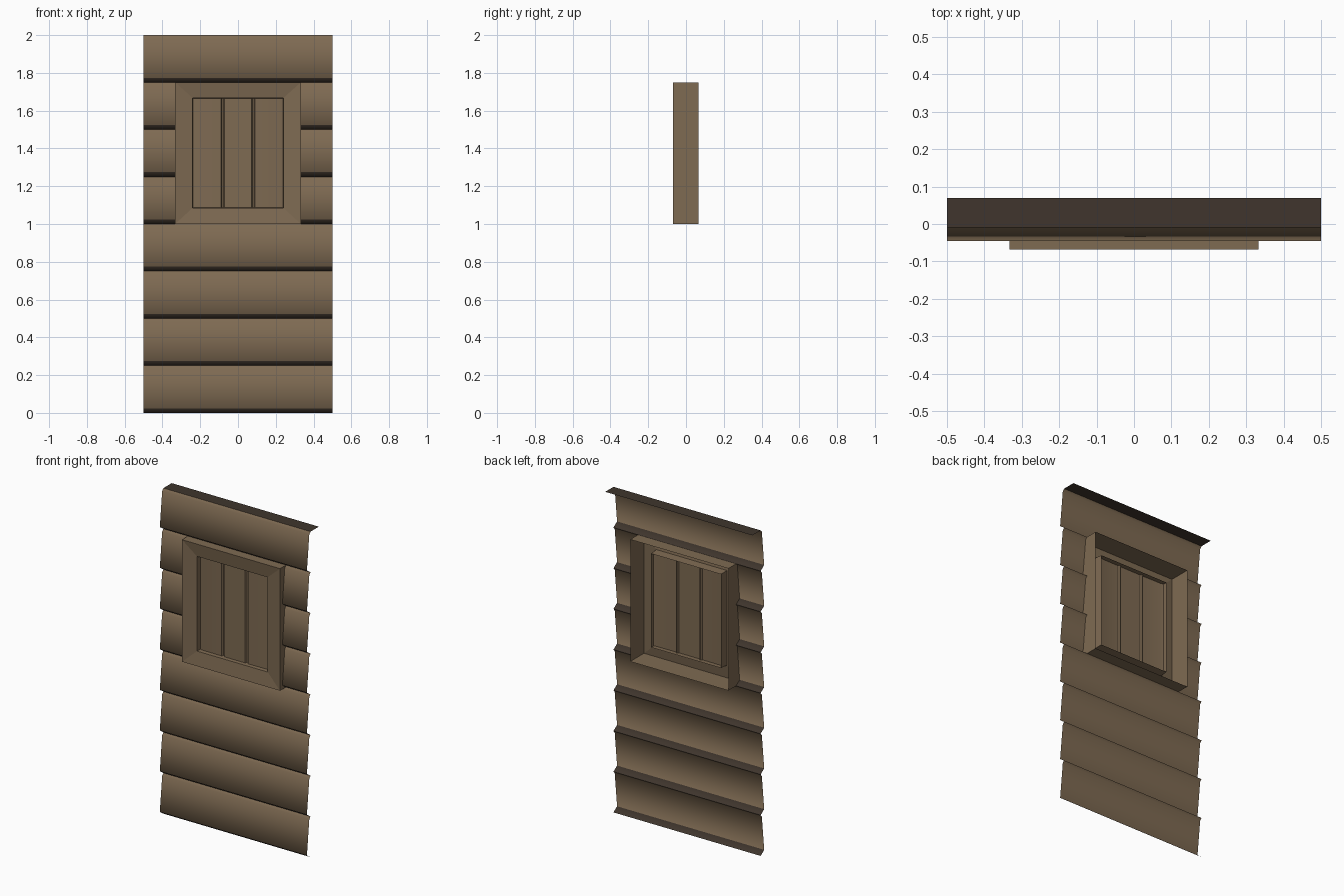
import bpy, math

if "Cube" in bpy.data.objects:
    bpy.data.objects.remove(bpy.data.objects["Cube"])


def material(name, color):
    m = bpy.data.materials.new(name)
    m.diffuse_color = (*color, 1)
    m.use_nodes = True
    m.node_tree.nodes["Principled BSDF"].inputs["Base Color"].default_value = m.diffuse_color
    return m


WOOD = material("wood", (0.21, 0.145, 0.085))
DARK = material("dark_wood", (0.05, 0.036, 0.026))


def add_object(name, verts, faces, mats, dark=(), smooth=None):
    me = bpy.data.meshes.new(name)
    me.from_pydata(verts, [], faces)
    for m in mats:
        me.materials.append(m)
    for i in dark:
        me.polygons[i].material_index = 1
    ob = bpy.data.objects.new(name, me)
    bpy.context.collection.objects.link(ob)
    if smooth:
        bpy.ops.object.select_all(action='DESELECT')
        ob.select_set(True)
        bpy.context.view_layer.objects.active = ob
        bpy.ops.object.shade_smooth_by_angle(angle=math.radians(smooth))
    return ob


# Clapboard siding: one open (y, z) profile per board, swept along x
BOARD = [(-0.01, 0), (-0.045, 0.024), (-0.022, 0.237), (-0.01, 0.25)]


def siding(name, x0, x1, rows):
    verts, faces, dark = [], [], []
    for r in rows:
        b = len(verts)
        for y, z in BOARD:
            verts += [(x0, y, z + r * 0.25), (x1, y, z + r * 0.25)]
        dark.append(len(faces))
        for k in range(len(BOARD) - 1):
            i = b + 2 * k
            faces.append((i, i + 1, i + 3, i + 2))
    return add_object(name, verts, faces, [WOOD, DARK], dark, 65)


HX, Z0, Z1 = 1 / 3, 1.0, 1.75
siding("siding_lower", -0.5, 0.5, range(4))
siding("siding_left", -0.5, -HX, range(4, 7))
siding("siding_right", HX, 0.5, range(4, 7))
siding("siding_upper", -0.5, 0.5, [7])

# Flat cap strip running back from the top of the wall
add_object("top_cap", [(-0.5, -0.01, 2), (0.5, -0.01, 2), (0.5, 0.07, 2), (-0.5, 0.07, 2)],
           [(0, 1, 2, 3)], [DARK])

# Window frame: outer box, mitred sloping face, inner reveal (open at the back)
LOOPS = [(HX, Z0, Z1, 0.065), (HX, Z0, Z1, -0.068),
         (0.24, 1.085, 1.667, -0.055), (0.237, 1.088, 1.664, 0.0)]
verts, faces = [], []
for hx, a, b, y in LOOPS:
    verts += [(-hx, y, a), (hx, y, a), (hx, y, b), (-hx, y, b)]
for l in range(len(LOOPS) - 1):
    for i in range(4):
        j = (i + 1) % 4
        faces.append((4 * l + i, 4 * l + j, 4 * l + 4 + j, 4 * l + 4 + i))
add_object("window_frame", verts, faces, [WOOD])

# Shutter panel: three boards with narrow grooves between them
profile = [(-0.238, -0.026), (-0.22, -0.03)]
for c in (-0.08, 0.08):
    profile += [(c - 0.009, -0.032), (c - 0.004, -0.022), (c + 0.004, -0.022), (c + 0.009, -0.032)]
profile += [(0.22, -0.03), (0.238, -0.026)]
verts = [(x, y, z) for x, y in profile for z in (1.087, 1.665)]
faces = [(2 * k, 2 * k + 2, 2 * k + 3, 2 * k + 1) for k in range(len(profile) - 1)]
add_object("shutter_panel", verts, faces, [WOOD], smooth=30)
